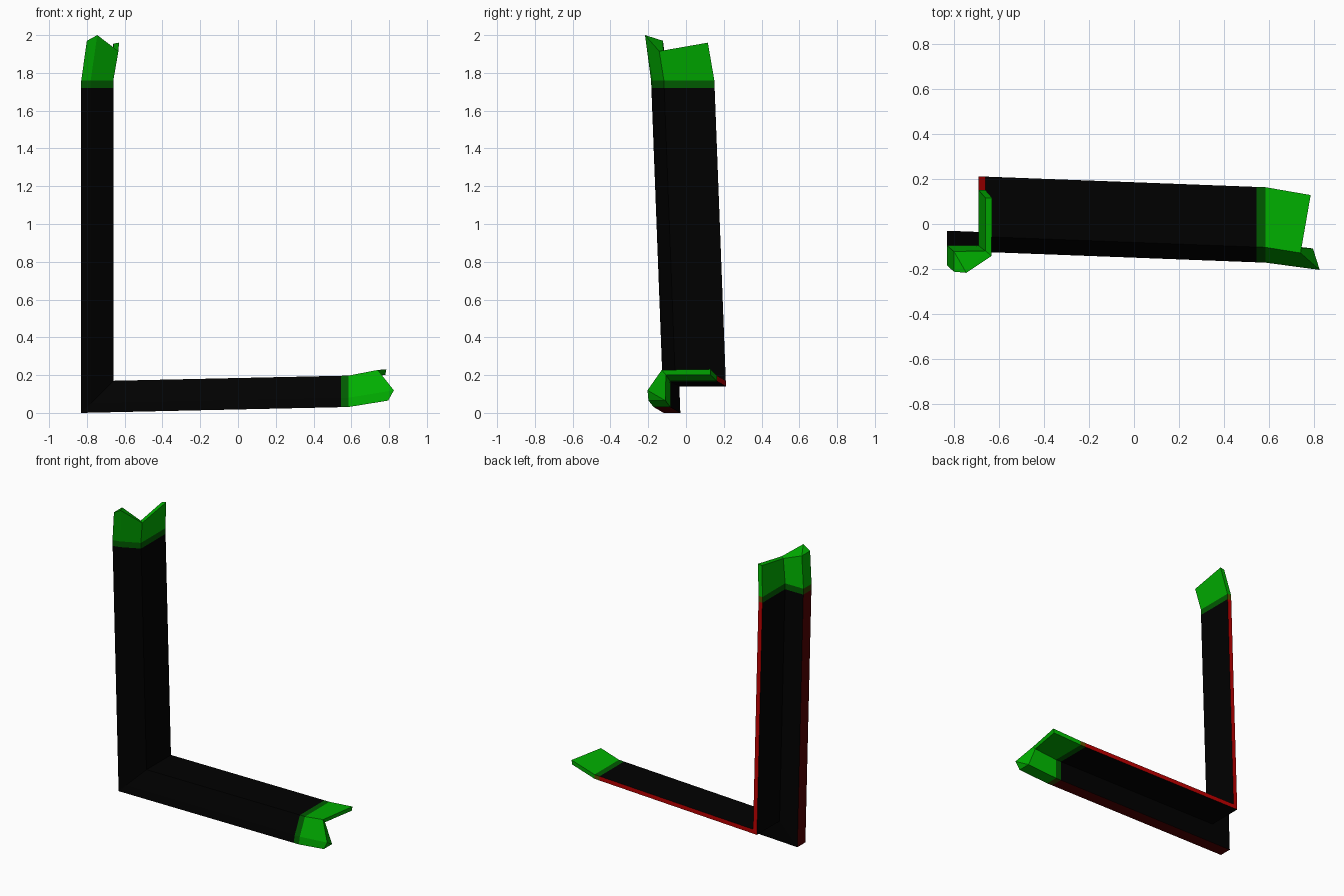
import bpy
import bmesh

cube = bpy.data.objects.get("Cube")
if cube:
    bpy.data.objects.remove(cube, do_unlink=True)


def material(name, rgb):
    m = bpy.data.materials.new(name)
    m.use_nodes = True
    m.diffuse_color = (*rgb, 1)
    m.node_tree.nodes["Principled BSDF"].inputs["Base Color"].default_value = (*rgb, 1)
    return m


BLACK = material("black", (0, 0, 0))
RED = material("red", (.5, 0, 0))
DARK_RED = material("dark red", (.08, 0, 0))
GREEN = material("green", (0, .42, 0))
DARK_GREEN = material("dark green", (0, .1, 0))
BROWN = material("brown", (.12, .08, 0))
DARK_BROWN = material("dark brown", (.03, .055, 0))

# Angle-shaped cross-section: (distance from outer edge, depth)
SECTION = [(0, -.118), (.05, -.107), (.17, -.05), (.17, .217),
           (.14, .217), (.14, -.03), (0, -.03)]
# Flared notched end: (distance from outer edge, depth, reach past the arm)
FLARE = [(.03, -.137, .25), (.085, -.141, .28), (.197, -.069, .195),
         (.2, .19, .24), (.17, .19, .235), (.17, -.047, .195), (.03, -.047, .25)]
RIMS = {3: 1, 6: 2}   # section column of each narrow rim -> material slot
CORNER = -.83
LEAN = .038
RISE = .022
BAND = .04


def upright(u, y, t):
    return (CORNER + u, y - LEAN * t, t)


def level(u, y, t):
    return (CORNER + t, y - LEAN * t, u + RISE * (t - u))


def loft(name, loops, place, mats, pick):
    """Skin closed loops, cap both ends, colour faces by (row, column)."""
    bm = bmesh.new()
    rings = [[bm.verts.new(place(*p)) for p in loop] for loop in loops]
    n = len(SECTION)
    for row in range(len(rings) - 1):
        a, b = rings[row], rings[row + 1]
        for c in range(n):
            d = (c + 1) % n
            face = bm.faces.new((a[c], a[d], b[d], b[c]))
            face.material_index = pick(row, c)
    for row, ring in ((0, rings[0]), (len(rings) - 2, rings[-1])):
        for ids in ((0, 1, 6), (1, 5, 6), (1, 2, 5), (2, 3, 4, 5)):
            face = bm.faces.new([ring[i] for i in ids])
            face.material_index = pick(row, 0)
    bmesh.ops.recalc_face_normals(bm, faces=bm.faces)
    mesh = bpy.data.meshes.new(name)
    bm.to_mesh(mesh)
    bm.free()
    for m in mats:
        mesh.materials.append(m)
    obj = bpy.data.objects.new(name, mesh)
    bpy.context.collection.objects.link(obj)


for name, place, length in (("upright", upright, 1.72), ("level", level, 1.375)):
    # Arm, mitred at the corner, with red rims
    mitre = [(u, y, u) for u, y in SECTION]
    end = [(u, y, length) for u, y in SECTION]
    loft(name + "_arm", [mitre, end], place, [BLACK, RED, DARK_RED],
         lambda row, c: RIMS.get(c, 0))
    # Dark band with brown rims, then the flared end
    band = [(u, y, length + BAND) for u, y in SECTION]
    flare = [(u, y, length + r) for u, y, r in FLARE]
    loft(name + "_tip", [end, band, flare], place,
         [DARK_GREEN, BROWN, DARK_BROWN, GREEN],
         lambda row, c: 3 if row else RIMS.get(c, 0))
